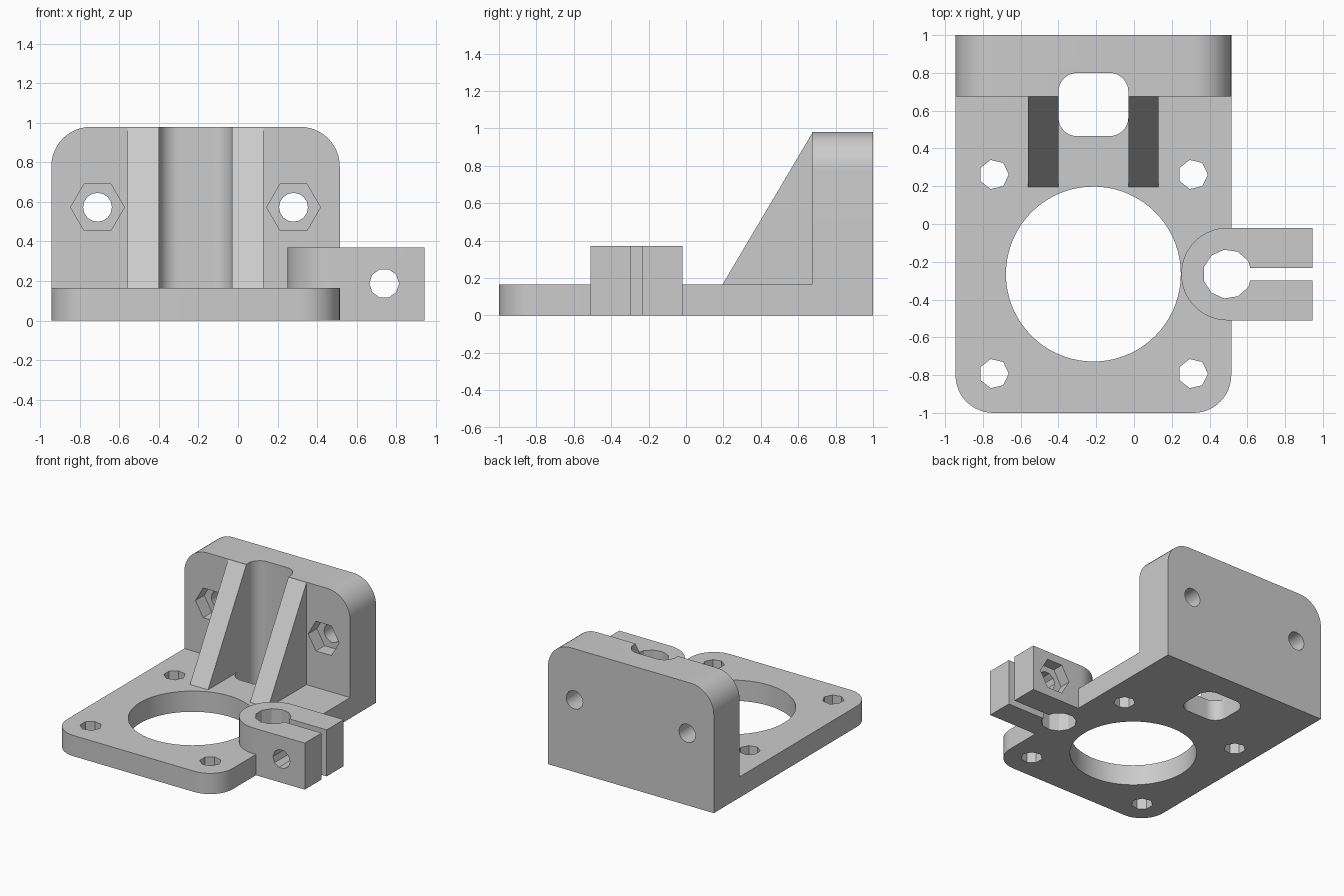
import bpy, bmesh
from math import cos, sin, radians

if "Cube" in bpy.data.objects:
    bpy.data.objects.remove(bpy.data.objects["Cube"], do_unlink=True)

grey = bpy.data.materials.new("light_grey_plastic")
grey.use_nodes = True
colour = (0.6, 0.6, 0.6, 1)
grey.diffuse_color = colour
grey.node_tree.nodes["Principled BSDF"].inputs["Base Color"].default_value = colour

MID_X = -0.215          # centre line of plate and wall
LEFT, RIGHT = -0.945, 0.515
HOLE_Y = -0.265         # centre of large opening and clamp
PLATE_Z, WALL_Z, CLAMP_Z = 0.165, 0.98, 0.37


def arc(cx, cy, r, start, end, n):
    """Points along an arc, both ends included."""
    angles = [radians(start + (end - start) * i / n) for i in range(n + 1)]
    return [(cx + r * cos(a), cy + r * sin(a)) for a in angles]


def ring(cx, cy, r, sides):
    return arc(cx, cy, r, 0, 360, sides)[:-1]


def rect(u0, v0, u1, v1, radii=(0, 0, 0, 0)):
    """Rectangle with a radius per corner, from lower left anticlockwise."""
    pts = []
    corners = ((u0, v0, 1, 1), (u1, v0, -1, 1), (u1, v1, -1, -1), (u0, v1, 1, -1))
    for i, (u, v, su, sv) in enumerate(corners):
        r = radii[i]
        if r:
            pts += arc(u + su * r, v + sv * r, r, 180 + 90 * i, 270 + 90 * i, 12)
        else:
            pts.append((u, v))
    return pts


def prism(name, pts, axis, a, b):
    """Extrude a flat outline along an axis, from a to b."""
    place = {"x": lambda u, v: (a, u, v),
             "y": lambda u, v: (u, a, v),
             "z": lambda u, v: (u, v, a)}[axis]
    bm = bmesh.new()
    face = bm.faces.new([bm.verts.new(place(u, v)) for u, v in pts])
    out = bmesh.ops.extrude_face_region(bm, geom=[face])
    shift = [b - a if k == axis else 0 for k in "xyz"]
    moved = [g for g in out["geom"] if isinstance(g, bmesh.types.BMVert)]
    bmesh.ops.translate(bm, verts=moved, vec=shift)
    bmesh.ops.recalc_face_normals(bm, faces=bm.faces)
    mesh = bpy.data.meshes.new(name)
    bm.to_mesh(mesh)
    bm.free()
    mesh.materials.append(grey)
    obj = bpy.data.objects.new(name, mesh)
    bpy.context.collection.objects.link(obj)
    return obj


def combine(target, tool, operation):
    """Apply a boolean to the target and discard the tool."""
    mod = target.modifiers.new("join_or_cut", "BOOLEAN")
    mod.operation = operation
    mod.solver = "EXACT"
    mod.object = tool
    bpy.context.view_layer.objects.active = target
    bpy.ops.object.modifier_apply(modifier=mod.name)
    bpy.data.objects.remove(tool, do_unlink=True)


# Base plate with rounded front corners
bracket = prism("mounting_bracket", rect(LEFT, -1, RIGHT, 1, (0.2, 0.2, 0, 0)),
                "z", 0, PLATE_Z)

# Back wall with rounded top corners
solids = [prism("back_wall", rect(LEFT, 0, RIGHT, WALL_Z, (0, 0, 0.2, 0.2)), "y", 0.675, 1)]

# Two sloping ribs
rib = [(0.195, 0.05), (0.75, 0.05), (0.75, 0.975), (0.675, 0.975), (0.195, PLATE_Z)]
for x0, x1 in ((-0.56, -0.40), (-0.03, 0.13)):
    solids.append(prism("rib", rib, "x", x0, x1))

# Rod clamp on the left side
clamp = arc(0.495, HOLE_Y, 0.245, 90, 270, 32) + [(0.945, -0.51), (0.945, -0.02)]
solids.append(prism("rod_clamp", clamp, "z", 0, CLAMP_Z))

for solid in solids:
    combine(bracket, solid, "UNION")

# Large opening, rounded channel, rod hole and clamp slit
cuts = [
    prism("large_opening", ring(MID_X, HOLE_Y, 0.463, 72), "z", -0.1, 0.3),
    prism("channel", rect(-0.40, 0.465, -0.03, 0.80, (0.1,) * 4), "z", -0.1, 1.2),
    prism("rod_hole", ring(0.495, HOLE_Y, 0.13, 11), "z", -0.1, 0.5),
    prism("clamp_slit", rect(0.5, -0.298, 1.1, -0.234), "z", -0.1, 0.5),
]

# Four plate screw holes
for sx in (-1, 1):
    for sy in (-1, 1):
        cuts.append(prism("plate_screw_hole",
                          ring(MID_X + sx * 0.527, HOLE_Y + sy * 0.527, 0.079, 7),
                          "z", -0.1, 0.3))

# Wall screw holes with hexagonal nut pockets at the front
for sx in (-1, 1):
    x = MID_X + sx * 0.496
    cuts.append(prism("wall_screw_hole", ring(x, 0.573, 0.073, 16), "y", 0.5, 1.1))
    cuts.append(prism("wall_nut_pocket", ring(x, 0.573, 0.136, 6), "y", 0.5, 0.785))

# Clamp screw hole with its nut pocket at the back
cuts.append(prism("clamp_screw_hole", ring(0.74, 0.188, 0.075, 10), "y", -0.6, 0.1))
cuts.append(prism("clamp_nut_pocket", ring(0.74, 0.188, 0.136, 6), "y", -0.11, 0.1))

for cut in cuts:
    combine(bracket, cut, "DIFFERENCE")

# Smooth the round walls, keep the hard edges
bpy.ops.object.select_all(action="DESELECT")
bracket.select_set(True)
bpy.context.view_layer.objects.active = bracket
bpy.ops.object.shade_smooth_by_angle(angle=radians(30))
